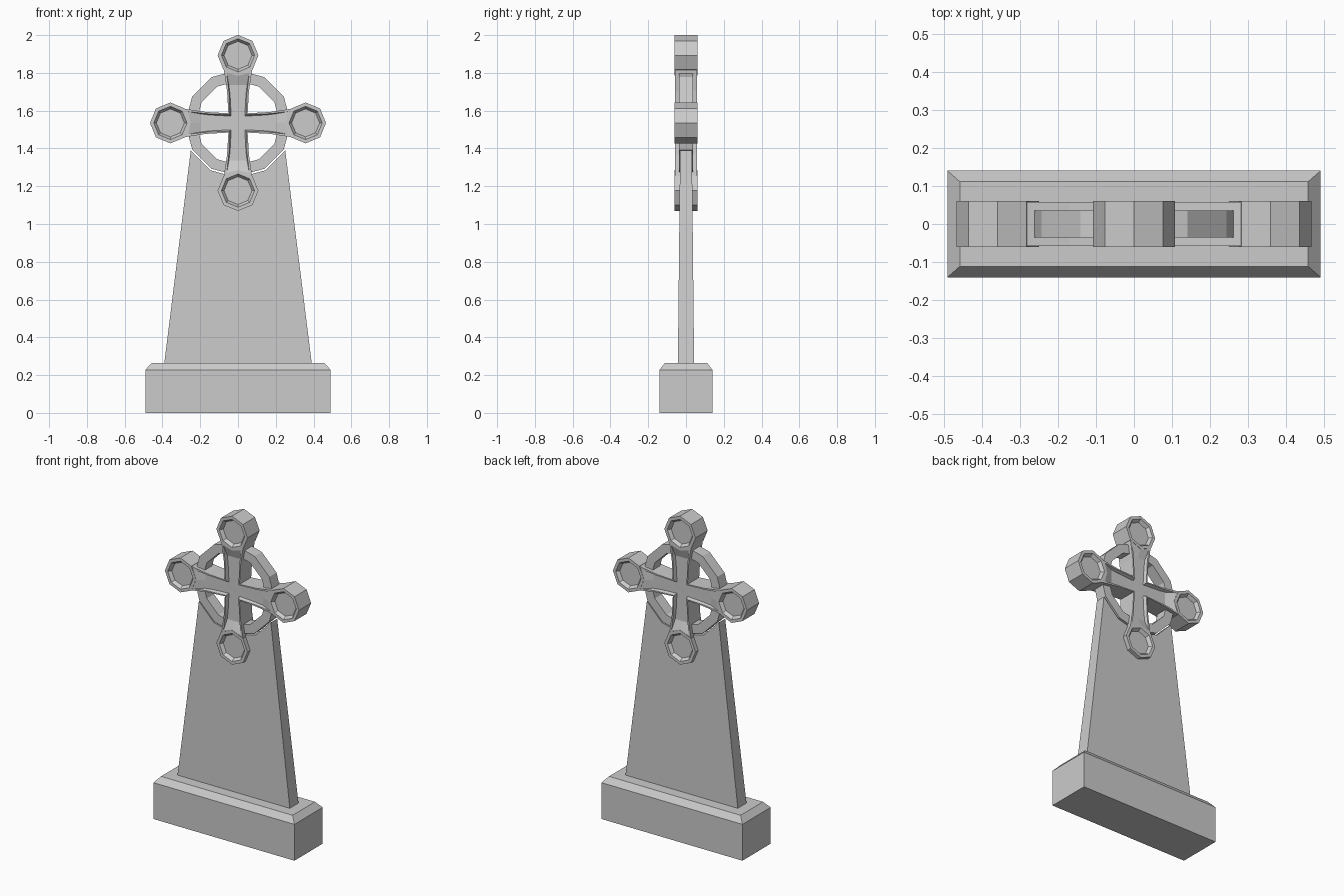
import bpy, bmesh
from math import cos, sin, pi

cube = bpy.data.objects.get("Cube")
if cube:
    bpy.data.objects.remove(cube, do_unlink=True)

stone = bpy.data.materials.new("grey_stone")
stone.use_nodes = True
stone.diffuse_color = (0.6, 0.6, 0.6, 1)
stone.node_tree.nodes["Principled BSDF"].inputs["Base Color"].default_value = (0.6, 0.6, 0.6, 1)

CENTRE = 1.535   # height of the cross centre
REACH = 0.358    # centre to lobe distance


def loft(name, loops, closed=False):
    """Skin a run of equal-length point loops; cap the ends or close the run."""
    bm = bmesh.new()
    rings = [[bm.verts.new(p) for p in loop] for loop in loops]
    pairs = list(zip(rings, rings[1:]))
    if closed:
        pairs.append((rings[-1], rings[0]))
    else:
        bm.faces.new(rings[0])
        bm.faces.new(rings[-1])
    for a, b in pairs:
        n = len(a)
        for i in range(n):
            j = (i + 1) % n
            bm.faces.new((a[i], a[j], b[j], b[i]))
    bmesh.ops.recalc_face_normals(bm, faces=bm.faces)
    mesh = bpy.data.meshes.new(name)
    bm.to_mesh(mesh)
    bm.free()
    mesh.materials.append(stone)
    obj = bpy.data.objects.new(name, mesh)
    bpy.context.collection.objects.link(obj)
    return obj


def polygon(r, n, y, x=0, z=CENTRE):
    return [(x + r * cos(2 * pi * i / n), y, z + r * sin(2 * pi * i / n)) for i in range(n)]


def rectangle(hx, hy, z):
    return [(-hx, -hy, z), (hx, -hy, z), (hx, hy, z), (-hx, hy, z)]


def cross_outline(corner, waist, end, tip, y):
    """Four-armed outline, flared towards the arm ends."""
    (wt, ws), (et, es) = waist, end
    arm = [(wt, -ws), (et, -es), (tip, 0), (et, es), (wt, ws), (corner, corner)]
    points = []
    for c, s in ((1, 0), (0, 1), (-1, 0), (0, -1)):
        points += [(c * t - s * u, y, CENTRE + s * t + c * u) for t, u in arm]
    return points


# Plinth with a bevelled top
loft("plinth", [rectangle(0.49, 0.14, 0), rectangle(0.49, 0.14, 0.228),
                rectangle(0.457, 0.111, 0.265)])

# Tapered slab, hollowed at the top around the ring
half = [(0.39, 0.265), (0.25, 1.39), (0.145, 1.284)]
outline = half + [(0, 1.245)] + [(-x, z) for x, z in reversed(half)]
loft("slab", [[(x, side * (0.043 - 0.0105 * (z - 0.265)), z) for x, z in outline]
              for side in (-1, 1)])

# Twelve-sided ring behind the arms
loft("ring", [polygon(0.28, 12, -0.036), polygon(0.28, 12, 0.036),
              polygon(0.222, 12, 0.036), polygon(0.222, 12, -0.036)], closed=True)

# Cross arms with a sunken panel on both faces, ramping up to the lobes
front = [((0.036, (0.15, 0.042), (0.2, 0.048), 0.2), 0.038),
         ((0.044, (0.17, 0.049), (0.265, 0.06), 0.25), 0.058),
         ((0.051, (0.17, 0.058), (0.282, 0.075), 0.26), 0.058)]
loft("cross_arms", [cross_outline(*shape, -y) for shape, y in front]
     + [cross_outline(*shape, y) for shape, y in reversed(front)])

# Octagonal lobes with a dished face on both sides
dish = [(0.074, 0.04), (0.088, 0.06), (0.108, 0.06)]
for name, dx, dz in (("left", 1, 0), ("right", -1, 0), ("top", 0, 1), ("bottom", 0, -1)):
    place = dict(x=dx * REACH, z=CENTRE + dz * REACH)
    loft(name + "_lobe", [polygon(r, 8, -y, **place) for r, y in dish]
         + [polygon(r, 8, y, **place) for r, y in reversed(dish)])
